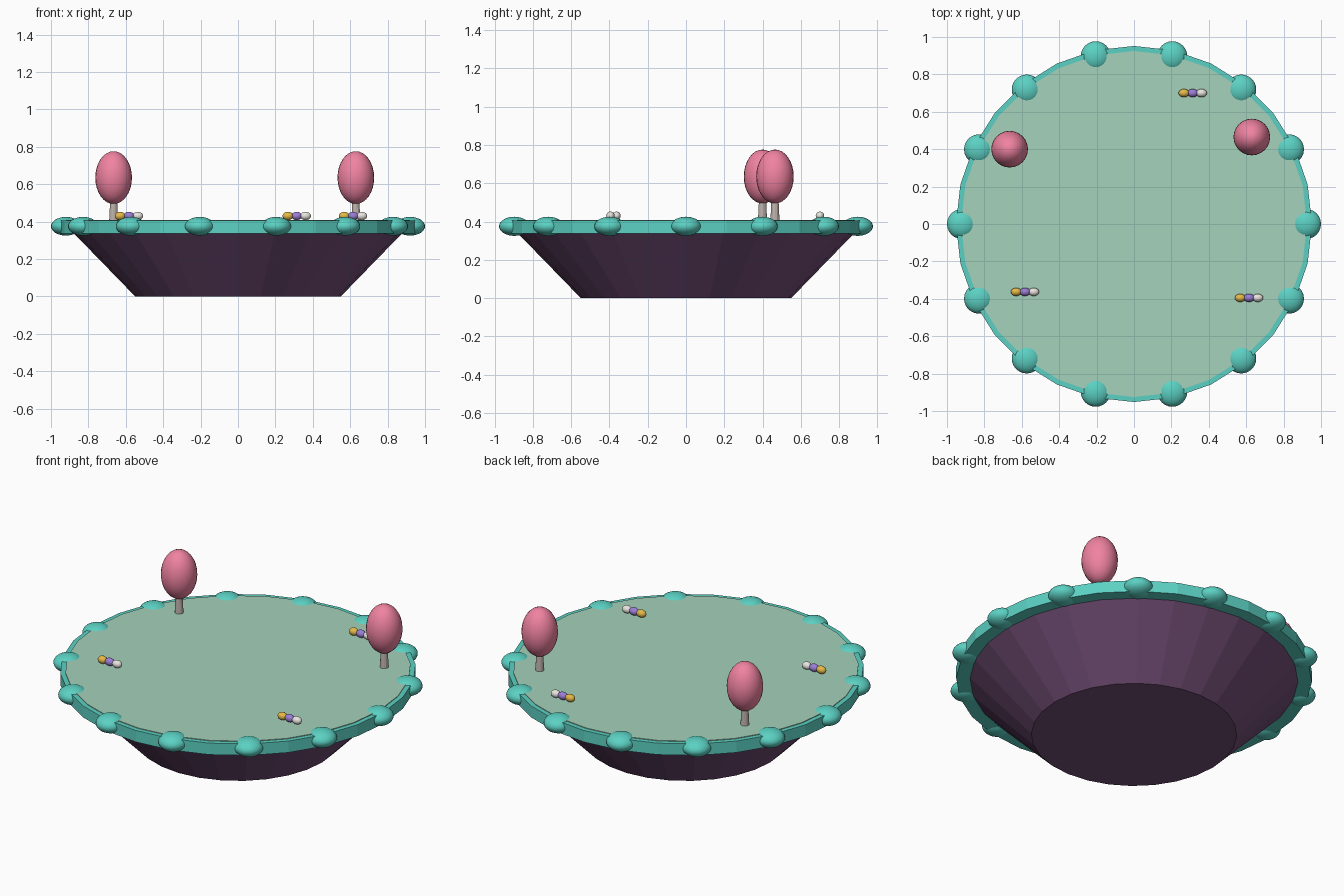
import bpy
from math import cos, sin, tau

if "Cube" in bpy.data.objects:
    bpy.data.objects.remove(bpy.data.objects["Cube"])

SIDES = 28


def material(name, r, g, b):
    m = bpy.data.materials.new(name)
    m.diffuse_color = [(c / 255) ** 2.2 for c in (r, g, b)] + [1]
    m.use_nodes = True
    m.node_tree.nodes["Principled BSDF"].inputs["Base Color"].default_value = m.diffuse_color
    return m


PURPLE = material("purple", 112, 78, 116)
TEAL = material("teal", 92, 208, 194)
GREEN = material("green", 163, 209, 185)
PINK = material("pink", 240, 130, 160)
GREY = material("bark", 190, 178, 172)
GOLD = material("gold", 228, 184, 74)
VIOLET = material("violet", 155, 125, 215)
WHITE = material("white", 232, 228, 222)


def frustum(name, r0, r1, z0, z1, mat, x=0, y=0, sides=SIDES):
    bpy.ops.mesh.primitive_cone_add(vertices=sides, radius1=r0, radius2=r1,
                                    depth=z1 - z0, location=(x, y, (z0 + z1) / 2))
    ob = bpy.context.object
    ob.name = name
    ob.data.materials.append(mat)
    return ob


def ellipsoid(name, loc, size, mat, segs=24, rings=16):
    bpy.ops.mesh.primitive_uv_sphere_add(segments=segs, ring_count=rings,
                                         radius=1, location=loc)
    ob = bpy.context.object
    ob.name = name
    ob.scale = size
    ob.data.materials.append(mat)
    bpy.ops.object.shade_smooth()
    return ob


# Tapered base, rim and thin lawn disc
frustum("base", 0.55, 0.90, 0, 0.36, PURPLE)
frustum("rim", 0.952, 0.952, 0.337, 0.405, TEAL)
frustum("lawn", 0.925, 0.925, 0.395, 0.409, GREEN)

# Flattened knobs around the rim
for i in range(14):
    a = tau * i / 14
    ellipsoid(f"rim_knob_{i + 1}", (0.92 * cos(a), 0.92 * sin(a), 0.375),
              (0.08, 0.08, 0.05), TEAL)

# Trees
for i, (x, y) in enumerate([(-0.665, 0.40), (0.63, 0.465)], 1):
    frustum(f"trunk_{i}", 0.024, 0.017, 0.40, 0.55, GREY, x, y, 12)
    ellipsoid(f"canopy_{i}", (x, y, 0.635), (0.098, 0.098, 0.141), PINK)

# Rows of three small pebbles
for i, (x, y) in enumerate([(-0.583, -0.363), (0.615, -0.395), (0.314, 0.70)], 1):
    for k, (part, mat) in enumerate([("gold", GOLD), ("violet", VIOLET), ("white", WHITE)]):
        ellipsoid(f"pebble_{part}_{i}", (x + 0.047 * (k - 1), y, 0.43),
                  (0.029, 0.022, 0.022), mat, 16, 10)
